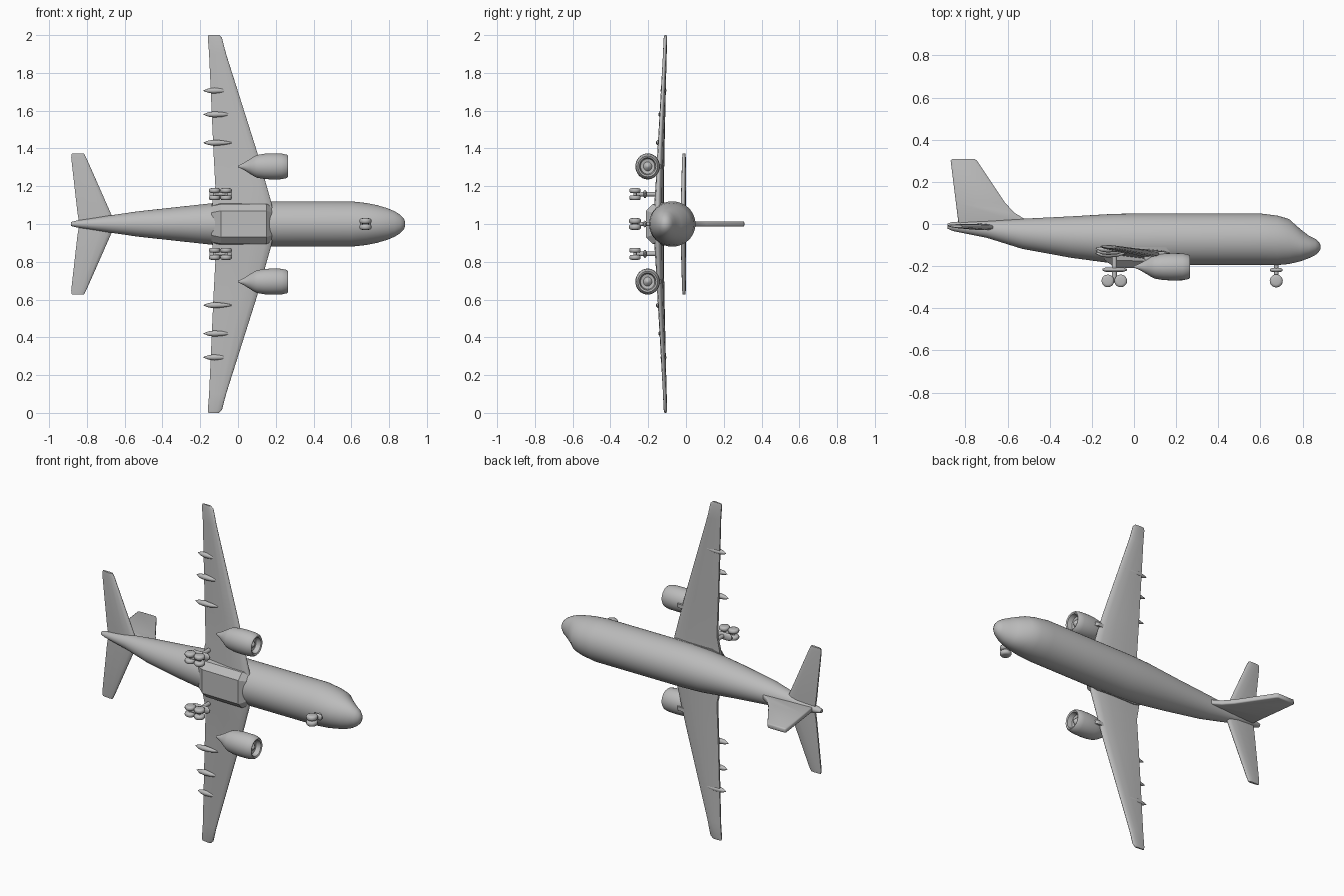
import bpy, bmesh, math
from mathutils import Vector

if "Cube" in bpy.data.objects:
    bpy.data.objects.remove(bpy.data.objects["Cube"])

# Aircraft: nose along +x, roof towards +y, wings spread along z about z = 1
MID = 1.0
grey = bpy.data.materials.new("light grey")
grey.diffuse_color = (0.5, 0.5, 0.5, 1)
grey.use_nodes = True
grey.node_tree.nodes["Principled BSDF"].inputs["Base Color"].default_value = grey.diffuse_color


def finish(bm, name, angle=40):
    bmesh.ops.recalc_face_normals(bm, faces=bm.faces)
    me = bpy.data.meshes.new(name)
    bm.to_mesh(me)
    bm.free()
    me.materials.append(grey)
    ob = bpy.data.objects.new(name, me)
    bpy.context.collection.objects.link(ob)
    bpy.ops.object.select_all(action='DESELECT')
    ob.select_set(True)
    bpy.context.view_layer.objects.active = ob
    bpy.ops.object.shade_smooth_by_angle(angle=math.radians(angle))
    return ob


def loft(name, rings, angle=40):
    """Skin a list of equal-length point rings and cap both ends."""
    bm = bmesh.new()
    loops = [[bm.verts.new(p) for p in r] for r in rings]
    n = len(loops[0])
    for a, b in zip(loops, loops[1:]):
        for i in range(n):
            j = (i + 1) % n
            bm.faces.new((a[i], a[j], b[j], b[i]))
    bm.faces.new(loops[0])
    bm.faces.new(loops[-1])
    return finish(bm, name, angle)


def body(name, stations, z, n=32, angle=40):
    """Loft ellipses along x; station = (x, y centre, y radius, z radius)."""
    rings = []
    for x, y, ry, rz in stations:
        ts = [2 * math.pi * i / n for i in range(n)]
        rings.append([(x, y + ry * math.cos(t), z + rz * math.sin(t)) for t in ts])
    return loft(name, rings, angle)


def foil(lead, trail, thick):
    """Section as (x, offset) pairs: round nose, thin blunt tail."""
    c = lead - trail
    half = [(0, .2), (.02, .5), (.12, .85), (.35, 1), (.7, .75), (1, .35)]
    up = [(lead - c * f, thick / 2 * h) for f, h in half]
    return up + [(x, -h) for x, h in reversed(up)]


def surface(name, sections, side):
    """Wing-like panel; section = (span, lead x, trail x, lead y, trail y, thickness)."""
    rings = []
    for s, le, tr, yl, yt, th in sections:
        rings.append([(x, yt + (yl - yt) * (x - tr) / (le - tr) + h, MID + side * s)
                      for x, h in foil(le, tr, th)])
    loft(name, rings, 50)


def rod(name, a, b, r, n=12):
    a, b = Vector(a), Vector(b)
    q = (b - a).to_track_quat('Z', 'Y')
    rings = [[p + q @ Vector((r * math.cos(2 * math.pi * i / n), r * math.sin(2 * math.pi * i / n), 0))
              for i in range(n)] for p in (a, b)]
    loft(name, rings)


def wheel(name, x, y, z, r, w):
    """Tyre with rounded shoulders, axle along z."""
    prof = [(-.5, .55), (-.42, .85), (-.2, 1), (.2, 1), (.42, .85), (.5, .55)]
    n = 20
    loft(name, [[(x + r * k * math.cos(2 * math.pi * i / n), y + r * k * math.sin(2 * math.pi * i / n),
                  z + w * d) for i in range(n)] for d, k in prof], 60)


# Fuselage: x, top y, bottom y, half width
hull = [(-.885, .002, -.022, .01), (-.86, .01, -.033, .017), (-.7, .015, -.065, .042),
        (-.53, .025, -.118, .067), (-.3, .036, -.16, .092), (-.1, .048, -.187, .114),
        (.03, .05, -.195, .12), (.6, .05, -.195, .12), (.68, .04, -.195, .111),
        (.735, .024, -.19, .1), (.79, -.025, -.177, .084), (.83, -.056, -.162, .067),
        (.86, -.07, -.148, .048), (.877, -.085, -.133, .03), (.885, -.1, -.118, .011)]
body("fuselage", [(x, (t + b) / 2, (t - b) / 2, w) for x, t, b, w in hull], MID, 48, 50)

# Belly fairing: chamfered box under the wing root
rings = []
for x, y, w in [(-.14, -.17, .07), (-.09, -.208, .08), (.15, -.212, .08), (.18, -.18, .07)]:
    rings.append([(x, -.11, MID - w - .035), (x, y + .035, MID - w - .025), (x, y, MID - w + .01),
                  (x, y, MID + w - .01), (x, y + .035, MID + w + .025), (x, -.11, MID + w + .035)])
loft("belly_fairing", rings, 30)

# Tail fin, swept, with a fillet at the foot of its leading edge
bm = bmesh.new()
outline = [(-.83, -.02), (-.845, .1), (-.87, .3), (-.862, .309), (-.757, .309), (-.745, .3),
           (-.615, .105), (-.57, .055), (-.52, .024), (-.5, -.01)]
low = [bm.verts.new((x, y, MID - .014)) for x, y in outline]
face = bm.faces.new(low)
ext = bmesh.ops.extrude_face_region(bm, geom=[face])
bmesh.ops.translate(bm, verts=[v for v in ext['geom'] if isinstance(v, bmesh.types.BMVert)], vec=(0, 0, .028))
bmesh.ops.recalc_face_normals(bm, faces=bm.faces)
rim = [e for e in bm.edges if abs(e.verts[0].co.z - e.verts[1].co.z) < 1e-5]
bmesh.ops.bevel(bm, geom=rim, offset=.007, segments=2, affect='EDGES', profile=.5)
finish(bm, "tail_fin", 50)

for side, tag in ((1, "left"), (-1, "right")):
    # Main wing
    surface("wing_" + tag, [(.05, .19, -.14, -.15, -.13, .05), (.12, .175, -.135, -.15, -.128, .046),
                            (.2, .152, -.12, -.147, -.125, .04), (.385, .1, -.13, -.14, -.12, .032),
                            (.9, -.063, -.153, -.114, -.108, .02), (.985, -.085, -.16, -.11, -.107, .018),
                            (1.0, -.1, -.157, -.11, -.107, .01)], side)
    # Tailplane
    surface("tailplane_" + tag, [(0, -.65, -.84, -.016, -.01, .032), (.06, -.675, -.85, -.016, -.01, .03),
                                 (.35, -.803, -.883, -.012, -.008, .02),
                                 (.372, -.815, -.88, -.012, -.008, .014)], side)
    # Engine: tail cone, cowling, lip, recessed intake and spinner
    z, yc = MID + side * .305, -.203
    prof = [(0, .004), (.03, .018), (.065, .04), (.085, .053), (.1, .06), (.14, .067), (.18, .069), (.23, .068),
            (.258, .062), (.266, .055), (.262, .046), (.235, .04), (.232, .024), (.25, .008), (.252, .002)]
    body("engine_" + tag, [(x, yc, r * .94, r) for x, r in prof], z, 32, 45)
    # Pylon
    rings = [[(x0, y, z - .011), (x1, y, z - .011), (x1, y, z + .011), (x0, y, z + .011)]
             for x0, x1, y in ((.05, .2, -.17), (.04, .14, -.13))]
    loft("pylon_" + tag, rings, 30)
    # Flap track fairings
    for i, s in enumerate((.43, .58, .706)):
        y = -.143 + .012 * i
        body(f"flap_fairing_{tag}_{i + 1}",
             [(-.182, y + .004, .002, .002), (-.155, y, .012, .012), (-.125, y, .016, .016),
              (-.08, y, .013, .012), (-.03, y + .006, .003, .003)], MID + side * s, 12, 60)
    # Main landing gear: leg, door plate, bogie beam, axles and four wheels
    z = MID + side * .158
    rod("main_leg_" + tag, (-.093, -.13, z), (-.093, -.268, z), .012)
    body("main_gear_collar_" + tag, [(-.15, -.217, .004, .008), (-.135, -.217, .01, .022),
                                     (-.05, -.217, .01, .022), (-.033, -.217, .004, .008)], z, 16, 50)
    rod("main_bogie_" + tag, (-.125, -.268, z), (-.062, -.268, z), .009)
    for i, x in enumerate((-.124, -.063)):
        rod(f"main_axle_{tag}_{i + 1}", (x, -.27, z - .02), (x, -.27, z + .02), .008)
        for j, d in enumerate((-.019, .019)):
            wheel(f"main_wheel_{tag}_{i + 1}{j + 1}", x, -.27, z + d, .03, .026)

# Nose landing gear
rod("nose_leg", (.675, -.17, MID), (.675, -.27, MID), .011)
body("nose_gear_collar", [(.645, -.218, .004, .008), (.655, -.218, .01, .018),
                          (.695, -.218, .01, .018), (.705, -.218, .004, .008)], MID, 16, 50)
rod("nose_axle", (.675, -.27, MID - .02), (.675, -.27, MID + .02), .008)
for j, d in enumerate((-.016, .016)):
    wheel(f"nose_wheel_{j + 1}", .675, -.27, MID + d, .031, .03)
